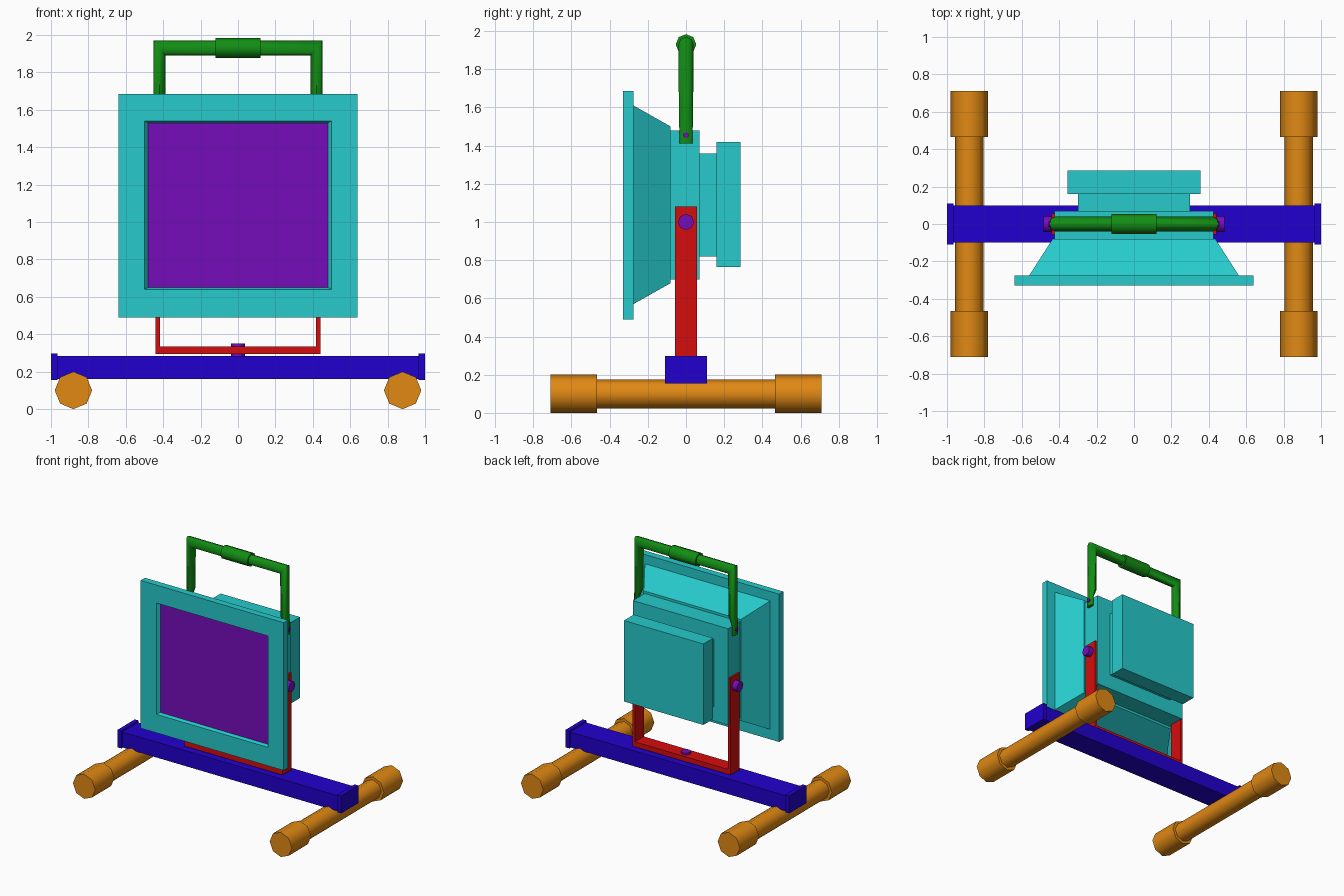
import bpy, bmesh
from math import cos, sin, pi, radians
from mathutils import Matrix, Vector

cube = bpy.data.objects.get("Cube")
if cube:
    bpy.data.objects.remove(cube, do_unlink=True)


def material(name, r, g, b):
    m = bpy.data.materials.new(name)
    m.use_nodes = True
    m.diffuse_color = (r, g, b, 1)
    m.node_tree.nodes["Principled BSDF"].inputs["Base Color"].default_value = (r, g, b, 1)
    return m


teal = material("teal housing", 0.02, 0.59, 0.60)
purple = material("purple glass and bolts", 0.18, 0.004, 0.50)
red = material("red bracket", 0.66, 0.004, 0.004)
blue = material("blue beam", 0.016, 0.0, 0.61)
green = material("green handle", 0.006, 0.27, 0.007)
orange = material("orange feet", 0.75, 0.25, 0.007)


def finish(name, bm, *mats, smooth=False):
    bmesh.ops.recalc_face_normals(bm, faces=bm.faces)
    mesh = bpy.data.meshes.new(name)
    bm.to_mesh(mesh)
    bm.free()
    ob = bpy.data.objects.new(name, mesh)
    bpy.context.collection.objects.link(ob)
    for m in mats:
        mesh.materials.append(m)
    if smooth:
        bpy.ops.object.select_all(action='DESELECT')
        ob.select_set(True)
        bpy.context.view_layer.objects.active = ob
        bpy.ops.object.shade_smooth_by_angle(angle=radians(50))
    return ob


def loft(bm, rings):
    """Skin a list of point rings and cap both ends; returns the first cap."""
    loops = [[bm.verts.new(p) for p in ring] for ring in rings]
    for a, b in zip(loops, loops[1:]):
        for i in range(len(a)):
            j = (i + 1) % len(a)
            bm.faces.new((a[i], a[j], b[j], b[i]))
    bm.faces.new(loops[-1])
    return bm.faces.new(loops[0])


def box(name, lo, hi, mat):
    bm = bmesh.new()
    lo, hi = Vector(lo), Vector(hi)
    size = Matrix.Diagonal((*(hi - lo), 1))
    bmesh.ops.create_cube(bm, size=1, matrix=Matrix.Translation((lo + hi) / 2) @ size)
    return finish(name, bm, mat)


def turned(name, centre, axis, profile, mat, sides=8):
    """Round part along an axis from (distance, radius) pairs."""
    spin = {'X': Matrix.Rotation(pi / 2, 4, 'Y'),
            'Y': Matrix.Rotation(-pi / 2, 4, 'X'),
            'Z': Matrix.Identity(4)}[axis]
    bm = bmesh.new()
    angles = [2 * pi * i / sides for i in range(sides)]
    loft(bm, [[(r * cos(a), r * sin(a), d) for a in angles] for d, r in profile])
    bm.transform(Matrix.Translation(centre) @ spin)
    return finish(name, bm, mat, smooth=True)


# Lamp housing: rectangles (y, half width, bottom, top) from the glass to the back
sections = [(-0.305, 0.48, 0.65, 1.53), (-0.33, 0.50, 0.64, 1.54),
            (-0.33, 0.64, 0.49, 1.685), (-0.275, 0.64, 0.49, 1.685),
            (-0.275, 0.56, 0.57, 1.61), (-0.08, 0.435, 0.68, 1.50),
            (-0.08, 0.425, 0.70, 1.48), (0.07, 0.425, 0.70, 1.48),
            (0.07, 0.30, 0.82, 1.36), (0.16, 0.30, 0.82, 1.36),
            (0.16, 0.355, 0.765, 1.42), (0.285, 0.355, 0.765, 1.42)]
bm = bmesh.new()
glass = loft(bm, [[(-w, y, b), (w, y, b), (w, y, t), (-w, y, t)] for y, w, b, t in sections])
glass.material_index = 1
finish("lamp_housing", bm, teal, purple)

# U-shaped bracket
half = [(0.44, 0.295), (0.44, 1.08), (0.417, 1.08), (0.417, 0.335)]
outline = half + [(-x, z) for x, z in reversed(half)]
bm = bmesh.new()
loft(bm, [[(x, y, z) for x, z in outline] for y in (-0.057, 0.057)])
finish("bracket", bm, red)

# Carrying handle: rings (x, z, x radius, z radius, y radius) with flattened ends
half = [(0.438, 1.41, 0.014, 0, 0.035), (0.438, 1.48, 0.014, 0, 0.035),
        (0.42, 1.56, 0.032, 0, 0.037), (0.42, 1.93, 0.032, 0.04, 0.04)]
path = half + [(-x, z, -dx, dz, ry) for x, z, dx, dz, ry in reversed(half)]
bm = bmesh.new()
loft(bm, [[(x + dx * cos(k * pi / 4), ry * sin(k * pi / 4), z + dz * cos(k * pi / 4))
           for k in range(8)] for x, z, dx, dz, ry in path])
finish("handle", bm, green, smooth=True)
turned("handle_grip", (0, 0, 1.93), 'X', [(-0.12, 0.054), (0.12, 0.054)], green)

# Cross beam with end caps
box("cross_beam", (-0.97, -0.10, 0.16), (0.97, 0.10, 0.285), blue)

foot = [(-0.71, 0.1), (-0.465, 0.1), (-0.465, 0.076),
        (0.465, 0.076), (0.465, 0.1), (0.71, 0.1)]
for side, s in (("left", 1), ("right", -1)):
    x0, x1 = sorted((s * 0.965, s))
    box(side + "_beam_cap", (x0, -0.11, 0.155), (x1, 0.11, 0.297), blue)
    # Foot tube with thick ends
    turned(side + "_foot", (s * 0.88, 0, 0.1), 'Y', foot, orange)
    # Pivot bolt and handle screw
    turned(side + "_pivot_bolt", (s * 0.45, 0, 1.0), 'X', [(-0.033, 0.042), (0.033, 0.042)], purple)
    turned(side + "_handle_screw", (s * 0.443, 0, 1.455), 'X', [(-0.015, 0.015), (0.015, 0.015)], purple)

# Bolt holding the bracket to the beam
turned("bracket_bolt", (0, 0, 0.315), 'Z', [(-0.033, 0.037), (0.035, 0.037)], purple)
